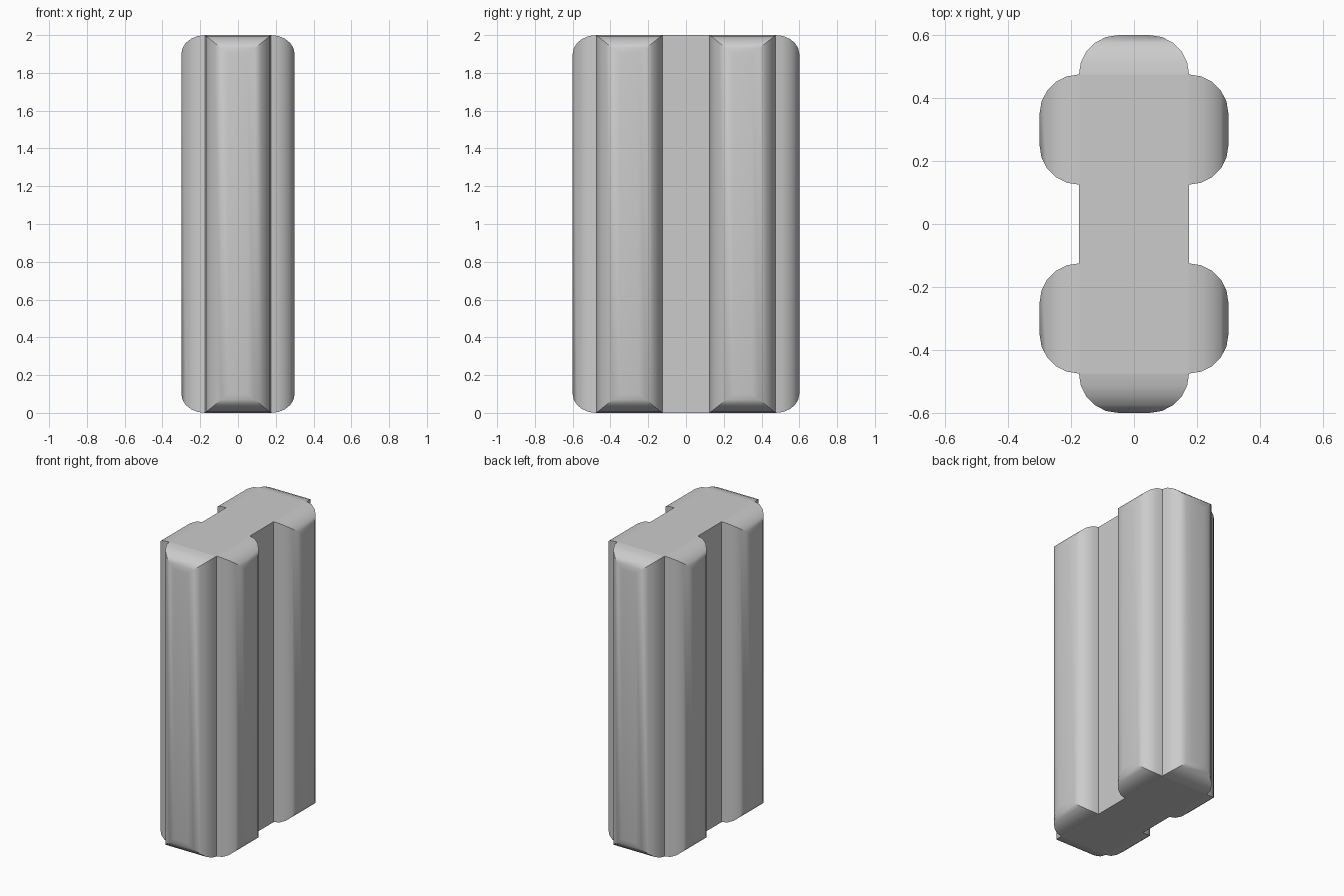
import bpy
import bmesh
import math
from mathutils import Matrix, Vector

HEIGHT = 2.0
HALF = 0.175      # half width of the core and of every rib
DEPTH = 0.125     # how far a rib stands out
END_DROP = 0.10   # rounding height at rib ends
SEGMENTS = 5

if "Cube" in bpy.data.objects:
    bpy.data.objects.remove(bpy.data.objects["Cube"], do_unlink=True)

grey = bpy.data.materials.new("plain grey")
grey.use_nodes = True
colour = (0.6, 0.6, 0.6, 1.0)
grey.diffuse_color = colour
grey.node_tree.nodes["Principled BSDF"].inputs["Base Color"].default_value = colour


def add_object(name, bm):
    bmesh.ops.recalc_face_normals(bm, faces=bm.faces)
    mesh = bpy.data.meshes.new(name)
    bm.to_mesh(mesh)
    bm.free()
    mesh.materials.append(grey)
    obj = bpy.data.objects.new(name, mesh)
    bpy.context.collection.objects.link(obj)
    return obj


def add_rib(name, location, turn):
    """Rib on a core face, rounded along its sides and ends with mitred corners."""
    bm = bmesh.new()
    rings = []
    for i in range(SEGMENTS + 1):
        a = math.pi / 2 * i / SEGMENTS
        out = -DEPTH * math.sin(a)
        w = HALF - DEPTH * (1 - math.cos(a))
        drop = END_DROP * (1 - math.cos(a))
        corners = [(-w, drop), (w, drop), (w, HEIGHT - drop), (-w, HEIGHT - drop)]
        rings.append([bm.verts.new((x, out, z)) for x, z in corners])
    for low, high in zip(rings, rings[1:]):
        for k in range(4):
            n = (k + 1) % 4
            bm.faces.new((low[k], low[n], high[n], high[k]))
    bm.faces.new(rings[-1])
    bm.faces.new(rings[0])
    bm.transform(Matrix.Translation(Vector(location)) @ Matrix.Rotation(turn, 4, "Z"))
    obj = add_object(name, bm)
    bpy.ops.object.select_all(action="DESELECT")
    obj.select_set(True)
    bpy.context.view_layer.objects.active = obj
    bpy.ops.object.shade_smooth_by_angle(angle=math.radians(30))


# Central slab
bm = bmesh.new()
bmesh.ops.create_cube(bm, size=1)
bm.transform(Matrix.Translation((0, 0, HEIGHT / 2)) @ Matrix.Diagonal((2 * HALF, 0.95, HEIGHT, 1)))
add_object("core", bm)

# End ribs
add_rib("front_rib", (0, -0.475, 0), 0)
add_rib("back_rib", (0, 0.475, 0), math.pi)

# Paired side ribs
for end, y in (("front", -0.3), ("back", 0.3)):
    add_rib(end + "_left_rib", (HALF, y, 0), math.pi / 2)
    add_rib(end + "_right_rib", (-HALF, y, 0), -math.pi / 2)
